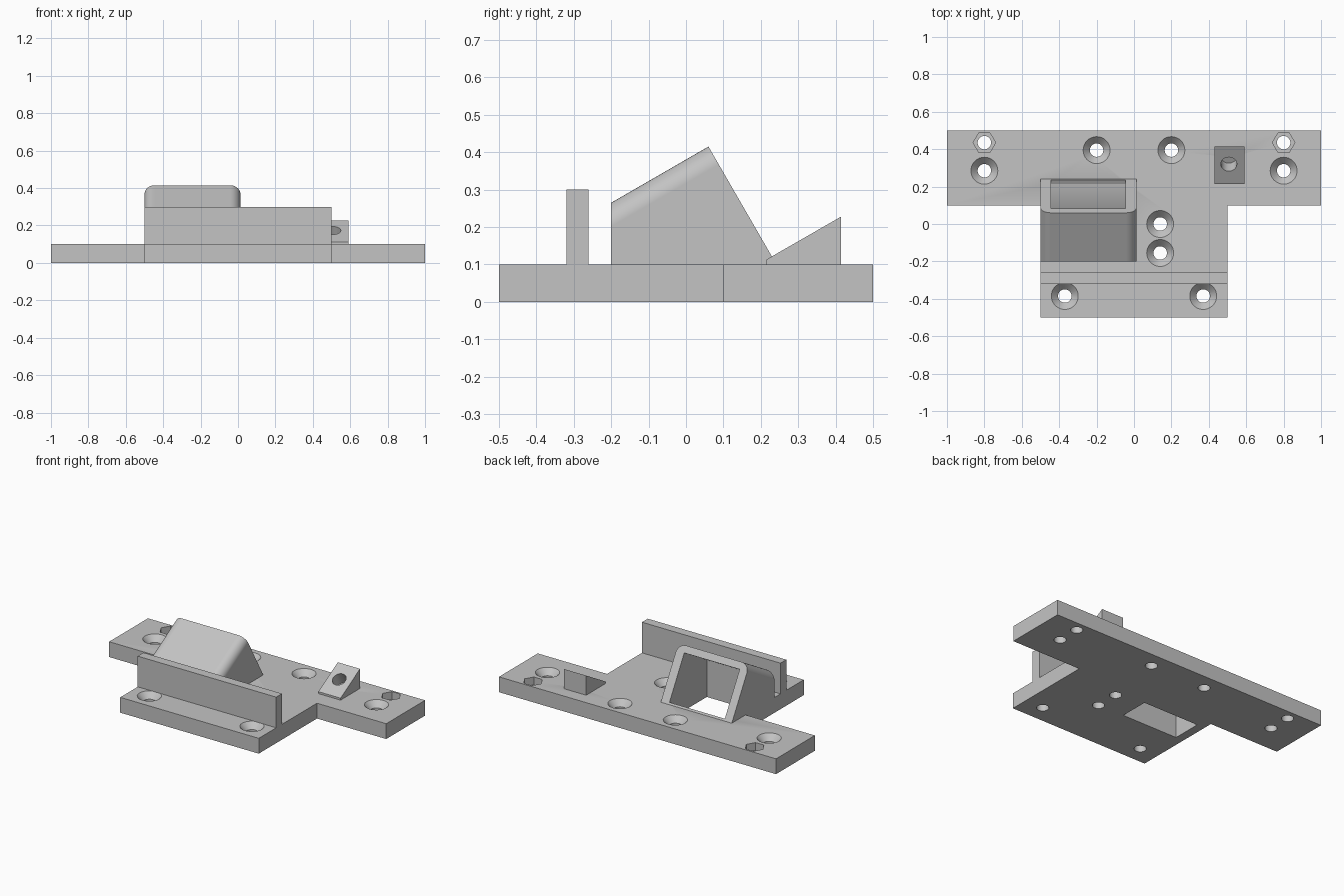
import bpy
import bmesh
from math import radians, sin, cos, tan
from mathutils import Matrix, Vector

cube = bpy.data.objects.get("Cube")
if cube:
    bpy.data.objects.remove(cube, do_unlink=True)

grey = bpy.data.materials.new("plain_grey")
grey.use_nodes = True
colour = (0.55, 0.55, 0.55, 1)
grey.diffuse_color = colour
grey.node_tree.nodes["Principled BSDF"].inputs["Base Color"].default_value = colour

TILT = radians(30)
PLATE = 0.1


def make_object(name, bm):
    bmesh.ops.recalc_face_normals(bm, faces=bm.faces)
    mesh = bpy.data.meshes.new(name)
    bm.to_mesh(mesh)
    bm.free()
    mesh.materials.append(grey)
    obj = bpy.data.objects.new(name, mesh)
    bpy.context.collection.objects.link(obj)
    return obj


def prism(points, offset):
    """Extrude a closed outline by an offset vector."""
    bm = bmesh.new()
    face = bm.faces.new([bm.verts.new(p) for p in points])
    result = bmesh.ops.extrude_face_region(bm, geom=[face], use_keep_orig=True)
    moved = [v for v in result["geom"] if isinstance(v, bmesh.types.BMVert)]
    bmesh.ops.translate(bm, verts=moved, vec=offset)
    return bm


def side_prism(outline, x0, x1):
    return prism([(x0, y, z) for y, z in outline], (x1 - x0, 0, 0))


def turned(profile, sides, matrix):
    """Closed solid of revolution from (radius, height) rings."""
    bm = bmesh.new()
    step = radians(360) / sides
    rings = [[bm.verts.new((r * cos(i * step), r * sin(i * step), z))
              for i in range(sides)] for r, z in profile]
    for low, high in zip(rings, rings[1:]):
        for i in range(sides):
            j = (i + 1) % sides
            bm.faces.new((low[i], low[j], high[j], high[i]))
    bm.faces.new(rings[0])
    bm.faces.new(rings[-1])
    bmesh.ops.transform(bm, matrix=matrix, verts=bm.verts)
    return bm


def cut(obj, cutter):
    mod = obj.modifiers.new("cut", "BOOLEAN")
    mod.operation = "DIFFERENCE"
    mod.solver = "EXACT"
    mod.object = cutter
    bpy.context.view_layer.objects.active = obj
    bpy.ops.object.modifier_apply(modifier=mod.name)


# T-shaped base plate
half_outline = [(0.5, -0.5), (0.5, 0.1), (1, 0.1), (1, 0.5)]
outline = half_outline + [(-x, y) for x, y in reversed(half_outline)]
base_plate = make_object("base_plate", prism([(x, y, 0) for x, y in outline], (0, 0, PLATE)))

# Upright front wall
front_wall = make_object("front_wall", side_prism(
    [(-0.32, PLATE), (-0.26, PLATE), (-0.26, 0.3), (-0.32, 0.3)], -0.5, 0.5))

# Tilted housing with rounded upper edges
peak = Vector((0.06, 0.415))
along = Vector((cos(TILT), sin(TILT)))
up = Vector((-sin(TILT), cos(TILT)))
front_y = -0.2
foot_y = peak.x + (peak.y - PLATE) * tan(TILT)
front_top = peak.y - (peak.x - front_y) * tan(TILT)
bm = side_prism([(front_y, PLATE), (foot_y, PLATE), tuple(peak), (front_y, front_top)],
                -0.5, 0.013)
top_edges = [e for e in bm.edges
             if abs(e.verts[0].co.x - e.verts[1].co.x) < 0.001
             and min(v.co.z for v in e.verts) > PLATE + 0.05]
bmesh.ops.bevel(bm, geom=top_edges, offset=0.055, segments=10, profile=0.5, affect="EDGES")
housing = make_object("tilted_housing", bm)

# Slanted tunnel through the housing and plate
inner_front = -0.15
roof = peak - up * 0.045 + along * 0.05
floor = peak - up * 0.35 + along * 0.05
below = -0.05
tunnel = make_object("tunnel_cutter", side_prism([
    tuple(roof), tuple(floor),
    (floor.x - (floor.y - below) / tan(TILT), below),
    (inner_front, below),
    (inner_front, roof.y - (roof.x - inner_front) * tan(TILT))], -0.445, -0.045))

# Small wedge block with a blind hole square to its slope
wedge = make_object("wedge_block", side_prism(
    [(0.215, PLATE), (0.415, PLATE), (0.415, 0.228), (0.215, 0.113)], 0.43, 0.59))
blind_hole = make_object("blind_hole_cutter", turned(
    [(0.043, -0.085), (0.043, 0.08)], 32,
    Matrix.Translation((0.507, 0.32, 0.173)) @ Matrix.Rotation(TILT, 4, "X")))

# Countersunk screw holes and hexagonal nut pockets
cutters = [blind_hole, tunnel]
sink = [(0.036, -0.02), (0.036, 0.062), (0.072, PLATE), (0.072, 0.12)]
screws = [(0.14, 0), (0.14, -0.155)]
for side in (-1, 1):
    screws += [(side * 0.8, 0.285), (side * 0.2, 0.395), (side * 0.37, -0.385)]
for x, y in screws:
    cutters.append(make_object("screw_hole_cutter", turned(
        sink, 32, Matrix.Translation((x, y, 0)))))
for side in (-1, 1):
    place = Matrix.Translation((side * 0.8, 0.435, 0))
    cutters.append(make_object("nut_pocket_cutter", turned(
        [(0.06, 0.05), (0.06, 0.12)], 6, place)))
    cutters.append(make_object("bolt_hole_cutter", turned(
        [(0.036, -0.02), (0.036, 0.08)], 32, place)))

for cutter in cutters:
    cut(base_plate, cutter)
cut(housing, tunnel)
cut(wedge, blind_hole)
for cutter in cutters:
    bpy.data.objects.remove(cutter, do_unlink=True)

# Smooth round surfaces, crisp edges elsewhere
for obj in (base_plate, front_wall, housing, wedge):
    bpy.ops.object.select_all(action="DESELECT")
    obj.select_set(True)
    bpy.context.view_layer.objects.active = obj
    bpy.ops.object.shade_smooth_by_angle(angle=radians(30))
weighted = housing.modifiers.new("even_shading", "WEIGHTED_NORMAL")
weighted.keep_sharp = True
